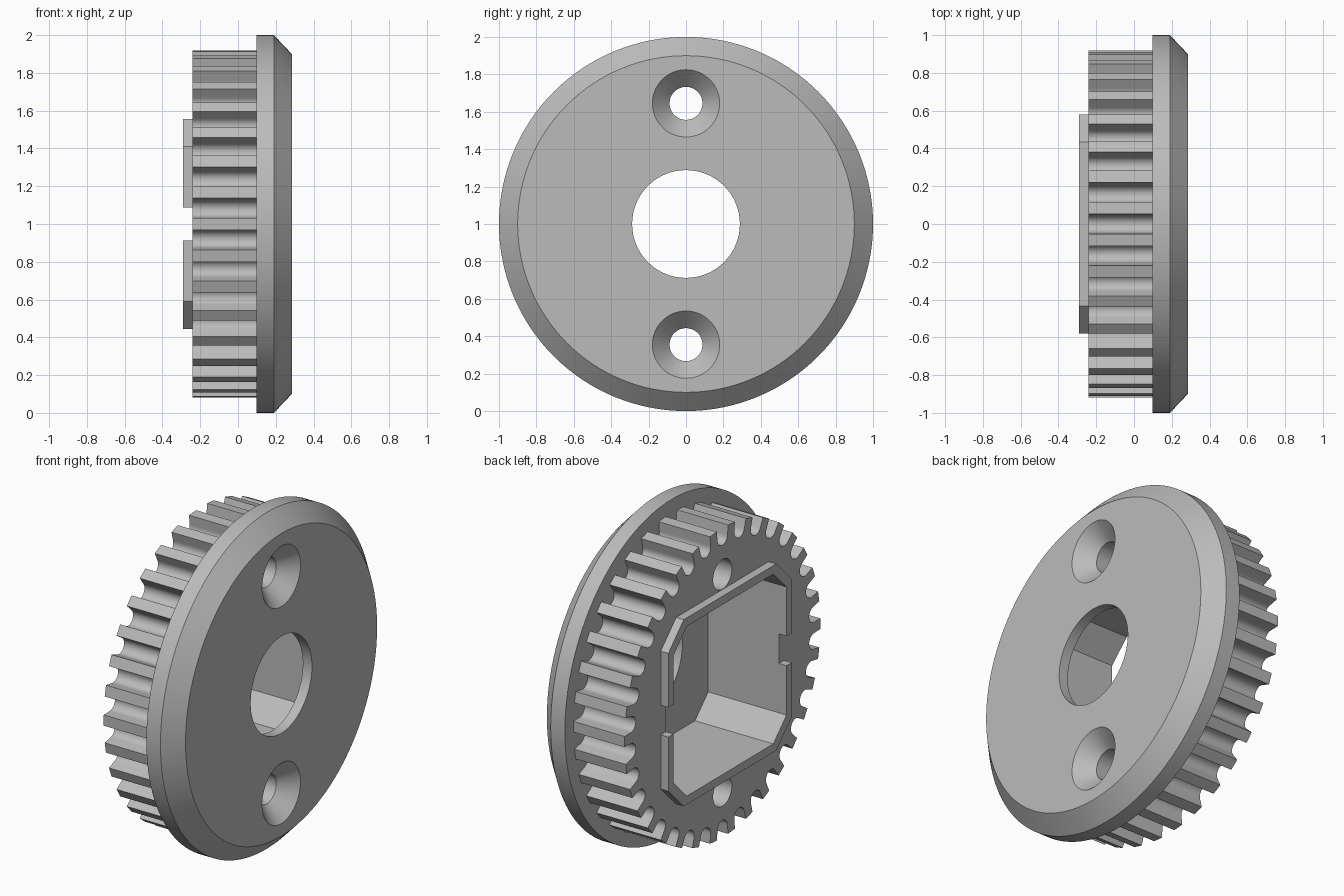
import bpy, bmesh, math
from math import sin, cos, pi

if "Cube" in bpy.data.objects:
    bpy.data.objects.remove(bpy.data.objects["Cube"])

grey = bpy.data.materials.new("plain grey")
grey.use_nodes = True
grey.diffuse_color = (0.5, 0.5, 0.5, 1)
grey.node_tree.nodes["Principled BSDF"].inputs["Base Color"].default_value = (0.5, 0.5, 0.5, 1)

MID = 1.0       # height of the wheel axis
TEETH = 34


def loft(name, rings):
    """Solid through rings of (x, [(y, z), ...]), capped at both ends."""
    bm = bmesh.new()
    loops = [[bm.verts.new((x, y, z + MID)) for y, z in pts] for x, pts in rings]
    for a, b in zip(loops, loops[1:]):
        for i in range(len(a)):
            j = (i + 1) % len(a)
            bm.faces.new((a[i], a[j], b[j], b[i]))
    bm.faces.new(loops[0])
    bm.faces.new(loops[-1])
    bmesh.ops.recalc_face_normals(bm, faces=bm.faces)
    mesh = bpy.data.meshes.new(name)
    bm.to_mesh(mesh)
    bm.free()
    mesh.materials.append(grey)
    ob = bpy.data.objects.new(name, mesh)
    bpy.context.collection.objects.link(ob)
    return ob


def circle(r, z=0, n=64):
    return [(r * cos(2 * pi * i / n), z + r * sin(2 * pi * i / n)) for i in range(n)]


def octagon(w, h, c):
    """Rectangle of half sizes w, h with corners cut by c."""
    return [(w, h - c), (w - c, h), (c - w, h), (-w, h - c),
            (-w, c - h), (c - w, -h), (w - c, -h), (w, c - h)]


def gear_outline(tip=0.92, mouth=0.053, floor=0.047, wall=0.055):
    """Toothed outline with straight-walled, round-bottomed grooves."""
    groove = [(-mouth, math.sqrt(tip ** 2 - mouth ** 2))]
    for k in range(13):
        a = pi + pi * k / 12
        groove.append((floor * cos(a), tip - wall + floor * sin(a)))
    groove.append((mouth, groove[0][1]))
    pts = []
    for t in range(TEETH):
        a = -2 * pi * t / TEETH
        pts += [(u * cos(a) - v * sin(a), u * sin(a) + v * cos(a)) for u, v in groove]
    return pts


def cut(ob, cutters):
    for c in cutters:
        m = ob.modifiers.new(c.name, "BOOLEAN")
        m.operation, m.solver, m.object = "DIFFERENCE", "EXACT", c
    bpy.context.view_layer.objects.active = ob
    for m in list(ob.modifiers):
        bpy.ops.object.modifier_apply(modifier=m.name)


# Main parts
flange = loft("flange", [(0.097, circle(1, n=128)), (0.19, circle(1, n=128)),
                         (0.285, circle(0.9, n=128))])
gear = loft("toothed_rim", [(-0.24, gear_outline()), (0.097, gear_outline())])
collar = loft("collar", [(-0.29, octagon(0.58, 0.555, 0.145)),
                         (-0.24, octagon(0.58, 0.555, 0.145))])

# Cutters: pocket, bore, countersunk screw holes, collar notches
pocket = loft("pocket_cutter", [(x, octagon(0.53, 0.505, 0.124)) for x in (-0.5, 0.225)])
bore = loft("bore_cutter", [(x, circle(0.288)) for x in (0, 0.5)])
screws = [loft("screw_cutter", [(x, circle(r, z)) for x, r in
                                ((-0.5, 0.088), (0.19, 0.088), (0.285, 0.18), (0.35, 0.243))])
          for z in (-0.645, 0.645)]
notch = loft("notch_cutter", [(x, octagon(0.9, 0.088, 0.001)) for x in (-0.5, 0)])

cut(flange, [pocket, bore] + screws)
cut(gear, [pocket] + screws)
cut(collar, [pocket, notch])
for c in [pocket, bore, notch] + screws:
    bpy.data.objects.remove(c)

# Smooth curved walls, keep edges crisp
bpy.ops.object.select_all(action="DESELECT")
for ob in (flange, gear, collar):
    ob.select_set(True)
bpy.context.view_layer.objects.active = flange
bpy.ops.object.shade_smooth_by_angle(angle=math.radians(25))
